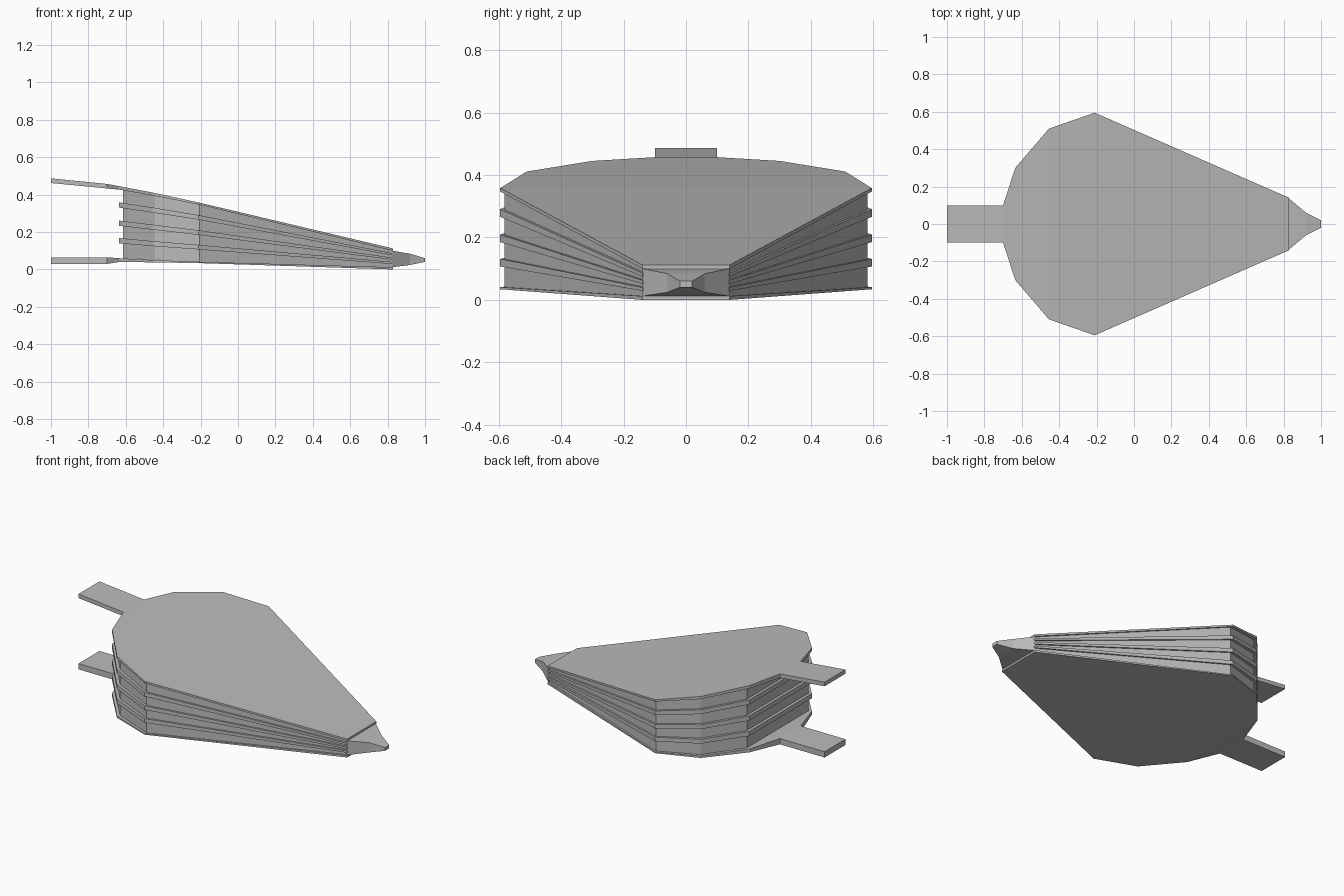
import bpy
import bmesh

default = bpy.data.objects.get("Cube")
if default:
    bpy.data.objects.remove(default)

grey = bpy.data.materials.new("plain grey")
grey.use_nodes = True
grey.diffuse_color = (0.5, 0.5, 0.5, 1)
bsdf = grey.node_tree.nodes["Principled BSDF"]
bsdf.inputs["Base Color"].default_value = grey.diffuse_color
bsdf.inputs["Roughness"].default_value = 0.8


def loft(name, stations):
    """Join rectangular sections (x, half width, z low, z high) along x."""
    bm = bmesh.new()
    rings = []
    for x, w, lo, hi in stations:
        corners = [(-w, lo), (w, lo), (w, hi), (-w, hi)]
        rings.append([bm.verts.new((x, y, z)) for y, z in corners])
    for a, b in zip(rings, rings[1:]):
        for i in range(4):
            j = (i + 1) % 4
            bm.faces.new((a[i], a[j], b[j], b[i]))
    bm.faces.new(rings[0])
    bm.faces.new(rings[-1])
    bmesh.ops.recalc_face_normals(bm, faces=bm.faces)
    mesh = bpy.data.meshes.new(name)
    bm.to_mesh(mesh)
    bm.free()
    mesh.materials.append(grey)
    obj = bpy.data.objects.new(name, mesh)
    bpy.context.collection.objects.link(obj)
    return obj


# Shared pear-shaped outline, back to front: x, half width
outline = [(-0.635, 0.30), (-0.455, 0.51), (-0.21, 0.595), (0.83, 0.14)]
# Board heights at the outline points: low, high
top_z = [(0.427, 0.445), (0.395, 0.411), (0.347, 0.358), (0.10, 0.112)]
bottom_z = [(0.04, 0.06), (0.038, 0.05), (0.034, 0.041), (0.0, 0.012)]

# Boards with handles
loft("top_board", [(-1, 0.10, 0.462, 0.487), (-0.70, 0.10, 0.433, 0.457)]
     + [o + z for o, z in zip(outline, top_z)])
loft("bottom_board", [(-1, 0.10, 0.03, 0.065), (-0.70, 0.10, 0.03, 0.065)]
     + [o + z for o, z in zip(outline, bottom_z)])

# Space between the boards
gaps = [(b[1], t[0]) for b, t in zip(bottom_z, top_z)]

# Bag between the boards, slightly inset
inset = [(-0.615, 0.295), (-0.445, 0.495), (-0.205, 0.582), (0.828, 0.13)]
loft("bag", [o + g for o, g in zip(inset, gaps)])

# Fold ribs fanning out from the nozzle
for number, share in enumerate((0.255, 0.51, 0.775), 1):
    stations = []
    for (x, w), (lo, hi) in zip(outline, gaps):
        mid = lo + (hi - lo) * share
        half = 0.003 + 0.03 * (hi - lo)
        stations.append((x, w, mid - half, mid + half))
    loft(f"fold_rib_{number}", stations)

# Nozzle
loft("nozzle", [(0.825, 0.14, 0.012, 0.10), (0.92, 0.06, 0.024, 0.084),
                (1.0, 0.02, 0.04, 0.06)])
